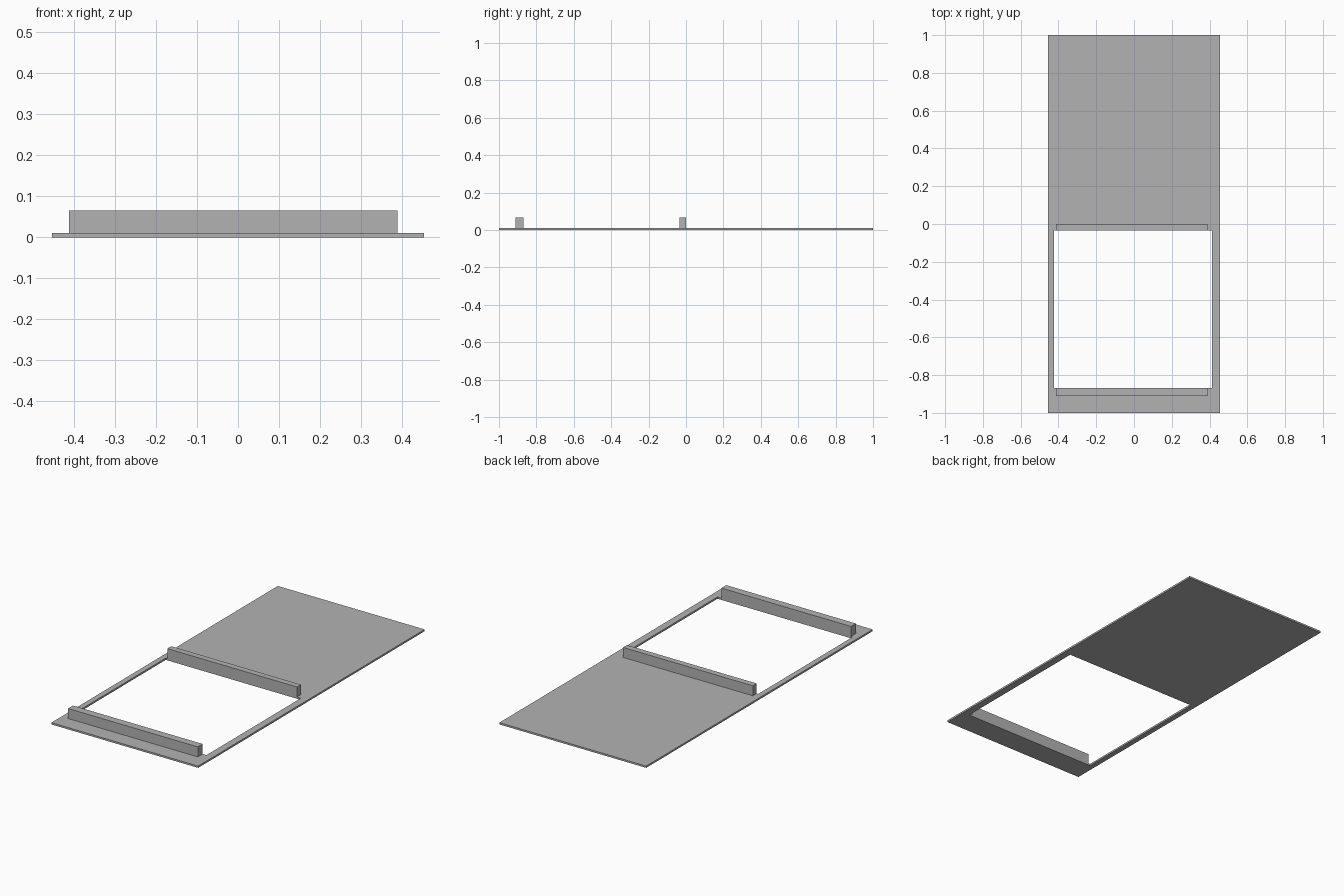
import bpy
import bmesh
from mathutils import Vector

cube = bpy.data.objects.get("Cube")
if cube:
    bpy.data.objects.remove(cube, do_unlink=True)

# Single grey finish
grey = bpy.data.materials.new("plain_grey")
grey.use_nodes = True
colour = (0.45, 0.45, 0.45, 1)
grey.diffuse_color = colour
grey.node_tree.nodes["Principled BSDF"].inputs["Base Color"].default_value = colour

HALF_WIDTH = 0.454
THICK = 0.01
RAIL_TOP = 0.066
HOLE_X = (-0.423, 0.413)
HOLE_Y = (-0.868, -0.034)
RAIL_X = (-0.413, 0.389)


def finish(name, bm):
    bmesh.ops.recalc_face_normals(bm, faces=bm.faces)
    mesh = bpy.data.meshes.new(name)
    bm.to_mesh(mesh)
    bm.free()
    mesh.materials.append(grey)
    obj = bpy.data.objects.new(name, mesh)
    bpy.context.collection.objects.link(obj)
    return obj


def box(name, xs, ys, zs):
    bm = bmesh.new()
    bmesh.ops.create_cube(bm, size=1)
    low, high = (Vector(corner) for corner in zip(xs, ys, zs))
    bmesh.ops.scale(bm, vec=high - low, verts=bm.verts)
    bmesh.ops.translate(bm, vec=(low + high) / 2, verts=bm.verts)
    return finish(name, bm)


# Base plate: grid of cells with the window cell left out, then thickened
bm = bmesh.new()
xs = (-HALF_WIDTH, *HOLE_X, HALF_WIDTH)
ys = (-1, *HOLE_Y, 1)
grid = [[bm.verts.new((x, y, 0)) for y in ys] for x in xs]
for i in range(3):
    for j in range(3):
        if (i, j) != (1, 1):
            bm.faces.new((grid[i][j], grid[i + 1][j],
                          grid[i + 1][j + 1], grid[i][j + 1]))
top = bmesh.ops.extrude_face_region(bm, geom=bm.faces[:], use_keep_orig=True)
bmesh.ops.translate(bm, vec=(0, 0, THICK),
                    verts=[g for g in top["geom"] if isinstance(g, bmesh.types.BMVert)])
finish("base_plate", bm)

# Raised rails along the front and back edges of the window
box("front_rail", RAIL_X, (-0.911, HOLE_Y[0]), (THICK, RAIL_TOP))
box("back_rail", RAIL_X, (HOLE_Y[1], 0), (THICK, RAIL_TOP))
